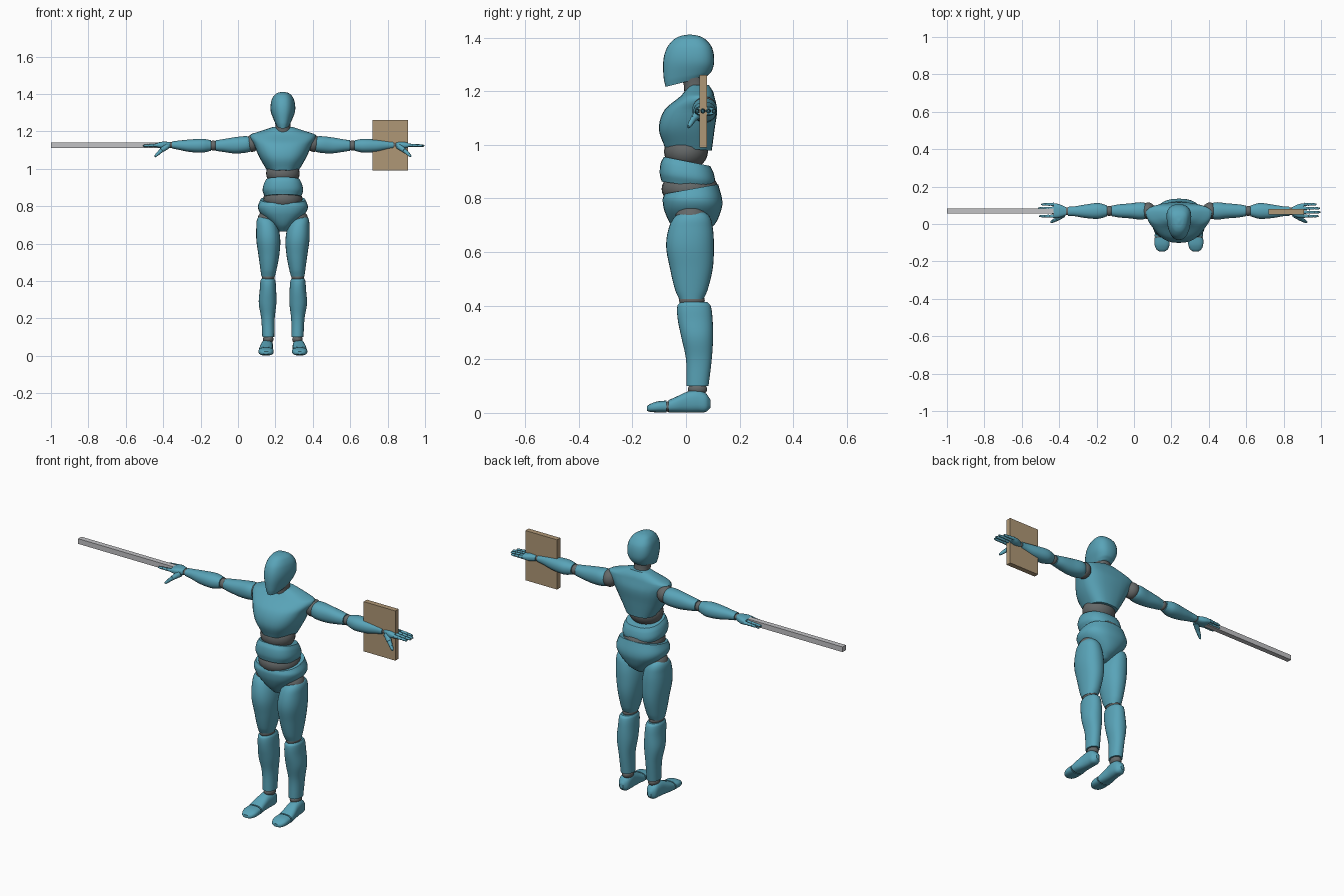
import bpy, bmesh, math
from mathutils import Vector, Matrix

start = bpy.data.objects.get("Cube")
if start:
    bpy.data.objects.remove(start, do_unlink=True)

BODY_X = 0.24  # the figure stands off-centre because of the long blade


def material(name, rgb):
    mat = bpy.data.materials.new(name)
    mat.use_nodes = True
    color = (*rgb, 1.0)
    mat.diffuse_color = color
    mat.node_tree.nodes["Principled BSDF"].inputs["Base Color"].default_value = color
    return mat


TEAL = material("teal_shell", (0.10, 0.37, 0.48))
GREY = material("grey_joint", (0.13, 0.14, 0.14))
TAN = material("tan_wood", (0.43, 0.31, 0.18))
STEEL = material("pale_steel", (0.54, 0.54, 0.56))


def finish(bm, name, mat, mirror=False, offset=BODY_X):
    bmesh.ops.recalc_face_normals(bm, faces=bm.faces)
    mesh = bpy.data.meshes.new(name)
    bm.to_mesh(mesh)
    bm.free()
    mesh.materials.append(mat)
    obj = bpy.data.objects.new(name, mesh)
    obj.location.x = offset
    bpy.context.collection.objects.link(obj)
    if mirror:
        obj.modifiers.new("other_side", "MIRROR")
    bpy.ops.object.select_all(action="DESELECT")
    obj.select_set(True)
    bpy.context.view_layer.objects.active = obj
    bpy.ops.object.shade_smooth_by_angle(angle=math.radians(38))
    return obj


def smooth_rings(rings, steps):
    """Spline through the rings so few are needed."""
    rings = [tuple(r) + (0.0,) * (6 - len(r)) for r in rings]
    out = []
    for i in range(len(rings) - 1):
        a, b = rings[i], rings[i + 1]
        before, after = rings[max(i - 1, 0)], rings[min(i + 2, len(rings) - 1)]
        span = b[0] - a[0]
        for s in range(steps):
            t = s / steps
            ring = [a[0] + span * t]
            for k in range(1, 6):
                m0 = (b[k] - before[k]) / (b[0] - before[0]) * span
                m1 = (after[k] - a[k]) / (after[0] - a[0]) * span
                h = t * t * (3 - 2 * t)
                ring.append(a[k] + (b[k] - a[k]) * h
                            + m0 * t * (1 - t) ** 2 - m1 * t * t * (1 - t))
            out.append(ring)
    return out + [rings[-1]]


def loft(name, rings, axis="z", mat=TEAL, mirror=False, power=2.2, taper=0.0,
         sides=28, steps=5):
    """Ring: position, two centre values, two radii, optional tilt."""
    bm = bmesh.new()
    loops = []
    for pos, cu, cv, ru, rv, tilt in smooth_rings(rings, steps):
        loop = []
        for i in range(sides):
            ang = math.tau * i / sides
            c, s = math.cos(ang), math.sin(ang)
            du = math.copysign(abs(c) ** (2 / power), c) * ru
            dv = math.copysign(abs(s) ** (2 / power), s)
            du *= 1 + taper * dv
            u, v, t = cu + du, cv + dv * rv, pos + tilt * dv * rv
            co = {"x": (t, u, v), "y": (u, t, v), "z": (u, v, t)}[axis]
            loop.append(bm.verts.new(co))
        loops.append(loop)
    for a, b in zip(loops, loops[1:]):
        for i in range(sides):
            j = (i + 1) % sides
            bm.faces.new((a[i], a[j], b[j], b[i]))
    bm.faces.new(loops[0])
    bm.faces.new(loops[-1])
    return finish(bm, name, mat, mirror)


def ball(name, loc, radii, mirror=False, mat=GREY):
    bm = bmesh.new()
    bmesh.ops.create_uvsphere(bm, u_segments=24, v_segments=14, radius=1)
    bmesh.ops.scale(bm, vec=radii, verts=bm.verts)
    bmesh.ops.translate(bm, vec=loc, verts=bm.verts)
    return finish(bm, name, mat, mirror)


def box(name, low, high, mat):
    low, high = Vector(low), Vector(high)
    bm = bmesh.new()
    bmesh.ops.create_cube(bm, size=1)
    bmesh.ops.scale(bm, vec=high - low, verts=bm.verts)
    bmesh.ops.translate(bm, vec=(low + high) / 2, verts=bm.verts)
    return finish(bm, name, mat, offset=0)


def bone(bm, start, end, r0, r1):
    """Tapered finger segment between two points."""
    start, end = Vector(start), Vector(end)
    turn = (end - start).to_track_quat("Z", "Y").to_matrix().to_4x4()
    bmesh.ops.create_cone(bm, cap_ends=True, segments=10, radius1=r0, radius2=r1,
                          depth=(end - start).length,
                          matrix=Matrix.Translation((start + end) / 2) @ turn)
    bmesh.ops.create_icosphere(bm, subdivisions=1, radius=r1,
                               matrix=Matrix.Translation(end))


# Head and neck
loft("head", [(1.235, 0, 0, .036, .076, .25), (1.26, 0, .006, .048, .089, .15),
              (1.31, 0, .01, .063, .095), (1.36, 0, .013, .06, .085),
              (1.392, 0, .014, .045, .06), (1.406, 0, .014, .026, .034),
              (1.411, 0, .014, .004, .005)], power=2.5, taper=.2)
loft("neck", [(1.18, 0, .04, .046, .046), (1.22, 0, .032, .04, .04),
              (1.26, 0, .025, .043, .043)], mat=GREY)

# Torso shells with grey joints between them
loft("chest", [(.985, 0, .008, .078, .088, -.08), (1.06, 0, .003, .122, .104),
               (1.13, 0, .018, .152, .098), (1.18, 0, .042, .172, .064),
               (1.2, 0, .048, .12, .052), (1.222, 0, .05, .055, .036)],
     power=2.6, taper=.14)
ball("rib_joint", (0, 0, .975), (.09, .082, .07))
loft("abdomen", [(.85, 0, .005, .096, .096, -.13), (.88, 0, .005, .108, .103, -.14),
                 (.915, 0, .004, .103, .098, -.18), (.938, 0, .004, .092, .086, -.2)],
     power=2.5)
ball("waist_joint", (0, .015, .835), (.105, .106, .07))
loft("pelvis", [(.665, 0, .02, .022, .04), (.7, 0, .025, .055, .08),
                (.755, 0, .025, .115, .106), (.795, 0, .024, .134, .111),
                (.835, 0, .02, .12, .1, .18)], power=2.4)

# Legs
ball("hip_joint", (.08, .02, .73), (.055, .06, .05), True)
loft("thigh", [(.425, .079, .02, .036, .046), (.46, .077, .02, .043, .061),
               (.54, .075, .02, .056, .08), (.62, .078, .015, .064, .089),
               (.69, .084, .018, .058, .082), (.735, .092, .024, .044, .062),
               (.76, .098, .03, .012, .02)], mirror=True)
ball("knee_joint", (.079, .022, .42), (.034, .048, .03), True)
loft("shin", [(.1, .078, .043, .032, .041), (.2, .08, .048, .036, .048),
              (.28, .082, .042, .047, .059), (.35, .08, .034, .044, .065),
              (.4, .08, .03, .04, .062), (.413, .08, .03, .034, .05)], mirror=True)
ball("ankle_joint", (.078, .043, .088), (.028, .036, .025), True)
loft("foot", [(-.066, .09, .024, .04, .023), (-.035, .09, .031, .037, .03),
              (.005, .087, .04, .033, .039), (.045, .084, .044, .032, .042),
              (.075, .084, .038, .027, .034), (.092, .084, .034, .01, .014)],
     "y", mirror=True, power=2.6)
ball("toe_joint", (.09, -.068, .023), (.036, .016, .019), True)
loft("toe", [(-.146, .09, .016, .016, .008), (-.136, .09, .018, .03, .014),
             (-.11, .09, .022, .04, .02), (-.073, .09, .024, .04, .022)],
     "y", mirror=True, power=2.6)

# Arms
ball("shoulder_joint", (.165, .07, 1.135), (.04, .045, .045), True)
loft("upper_arm", [(.155, .07, 1.132, .03, .034), (.195, .07, 1.13, .046, .044),
                   (.26, .07, 1.125, .04, .043), (.32, .07, 1.124, .035, .034),
                   (.36, .07, 1.124, .028, .028)], "x", mirror=True)
ball("elbow_joint", (.372, .07, 1.124), (.024, .027, .027), True)
loft("forearm", [(.384, .07, 1.124, .029, .028), (.43, .07, 1.123, .042, .037),
                 (.5, .068, 1.123, .036, .033), (.56, .068, 1.126, .026, .024),
                 (.592, .068, 1.127, .024, .019)], "x", mirror=True)
ball("wrist_joint", (.598, .068, 1.127), (.018, .021, .016), True)
loft("palm", [(.604, .068, 1.127, .022, .016), (.64, .07, 1.126, .036, .019),
              (.67, .072, 1.126, .039, .014)], "x", mirror=True, power=2.8)

# Fingers spread a little, with three segments each
bm = bmesh.new()
for i in range(4):
    y = .042 + .021 * i
    reach = (.026, .029, .028, .022)[i]
    for k in range(3):
        x = .668 + reach * k
        bone(bm, (x, y, 1.126 - .001 * k), (x + reach * .9, y, 1.125 - .001 * k),
             .0095 - .001 * k, .0075 - .001 * k)
bone(bm, (.62, .05, 1.12), (.65, .028, 1.097), .017, .012)
bone(bm, (.65, .028, 1.097), (.668, .018, 1.081), .012, .009)
bone(bm, (.668, .018, 1.081), (.682, .01, 1.067), .01, .006)
finish(bm, "fingers", TEAL, True)

# Held items
box("blade", (-1, .056, 1.112), (-.42, .084, 1.14), STEEL)
box("shield", (.72, .051, .99), (.91, .079, 1.26), TAN)
